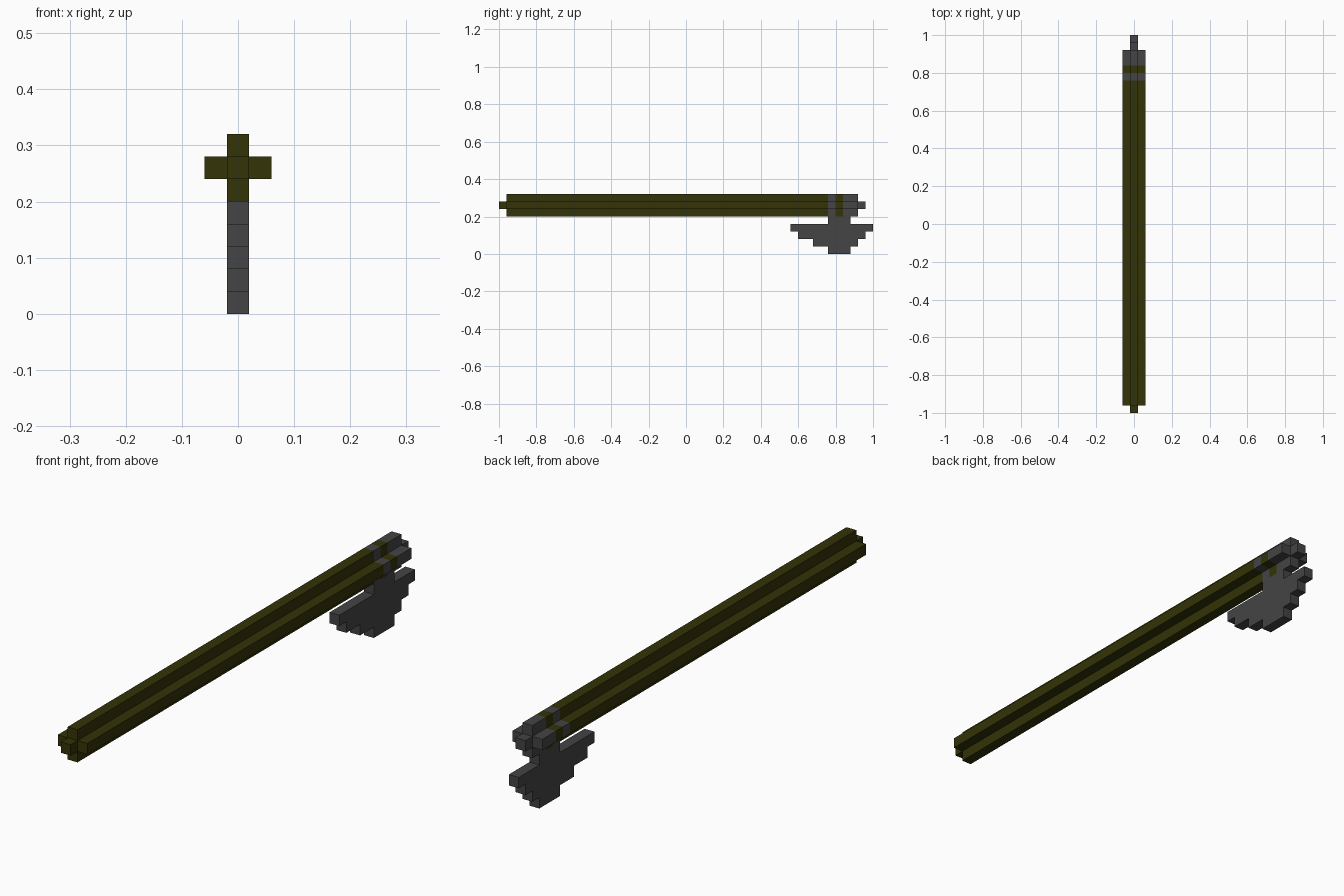
import bpy, bmesh
from mathutils import Vector

if "Cube" in bpy.data.objects:
    bpy.data.objects.remove(bpy.data.objects["Cube"])

U = 0.04          # size of one block
MID = 0.26        # height of the shaft axis


def material(name, rgb):
    m = bpy.data.materials.new(name)
    m.diffuse_color = (*rgb, 1.0)
    m.use_nodes = True
    m.node_tree.nodes["Principled BSDF"].inputs["Base Color"].default_value = m.diffuse_color
    return m


wood = material("dark olive wood", (0.033, 0.033, 0.002))
iron = material("dark grey iron", (0.058, 0.058, 0.058))


def finish(name, bm, mats):
    bmesh.ops.recalc_face_normals(bm, faces=bm.faces)
    me = bpy.data.meshes.new(name)
    bm.to_mesh(me)
    bm.free()
    for m in mats:
        me.materials.append(m)
    ob = bpy.data.objects.new(name, me)
    bpy.context.collection.objects.link(ob)
    return ob


def extrude(bm, faces, step):
    geom = bmesh.ops.extrude_face_region(bm, geom=faces)["geom"]
    bmesh.ops.translate(bm, vec=step,
                        verts=[g for g in geom if isinstance(g, bmesh.types.BMVert)])
    return [g for g in geom if isinstance(g, bmesh.types.BMFace)]


def middle(faces):
    return [min(faces, key=lambda f: (f.calc_center_median().xz - Vector((0, MID))).length)]


# Shaft: plus-shaped section, swept through the band positions
bm = bmesh.new()
start = []
for cx, cz in [(0, 0), (1, 0), (-1, 0), (0, 1), (0, -1)]:
    start.append(bm.faces.new([bm.verts.new(((cx + i) * U, -0.96, MID + (cz + j) * U))
                               for i, j in [(-.5, -.5), (.5, -.5), (.5, .5), (-.5, .5)]]))
bmesh.ops.remove_doubles(bm, verts=bm.verts, dist=0.001)
front = list(bm.faces)
end, y = front, -0.96
for stop in (0.76, 0.80, 0.84, 0.92):
    end = extrude(bm, end, Vector((0, stop - y, 0)))
    y = stop

# Narrow tips at both ends of the shaft
bm.normal_update()
front = [f for f in bm.faces if all(abs(v.co.y + 0.96) < 0.001 for v in f.verts)]
extrude(bm, middle(front), Vector((0, -U, 0)))
extrude(bm, middle(end), Vector((0, U, 0)))

# Iron bands around the head end
for f in bm.faces:
    fy = f.calc_center_median().y
    f.material_index = int(0.76 < fy < 0.80 or fy > 0.84)
finish("shaft", bm, [wood, iron])

# Blade: stepped rows from bottom to top, one block thick
rows = [(0.76, 0.88), (0.68, 0.92), (0.60, 0.96), (0.56, 1.00), (0.76, 0.88)]
left = [(a, z * U) for k, (a, b) in enumerate(rows) for z in (k, k + 1)]
right = [(b, z * U) for k, (a, b) in enumerate(rows) for z in (k, k + 1)]
bm = bmesh.new()
outline = bm.faces.new([bm.verts.new((-U / 2, a, z)) for a, z in left + right[::-1]])
extrude(bm, [outline], Vector((U, 0, 0)))
finish("blade", bm, [iron])
